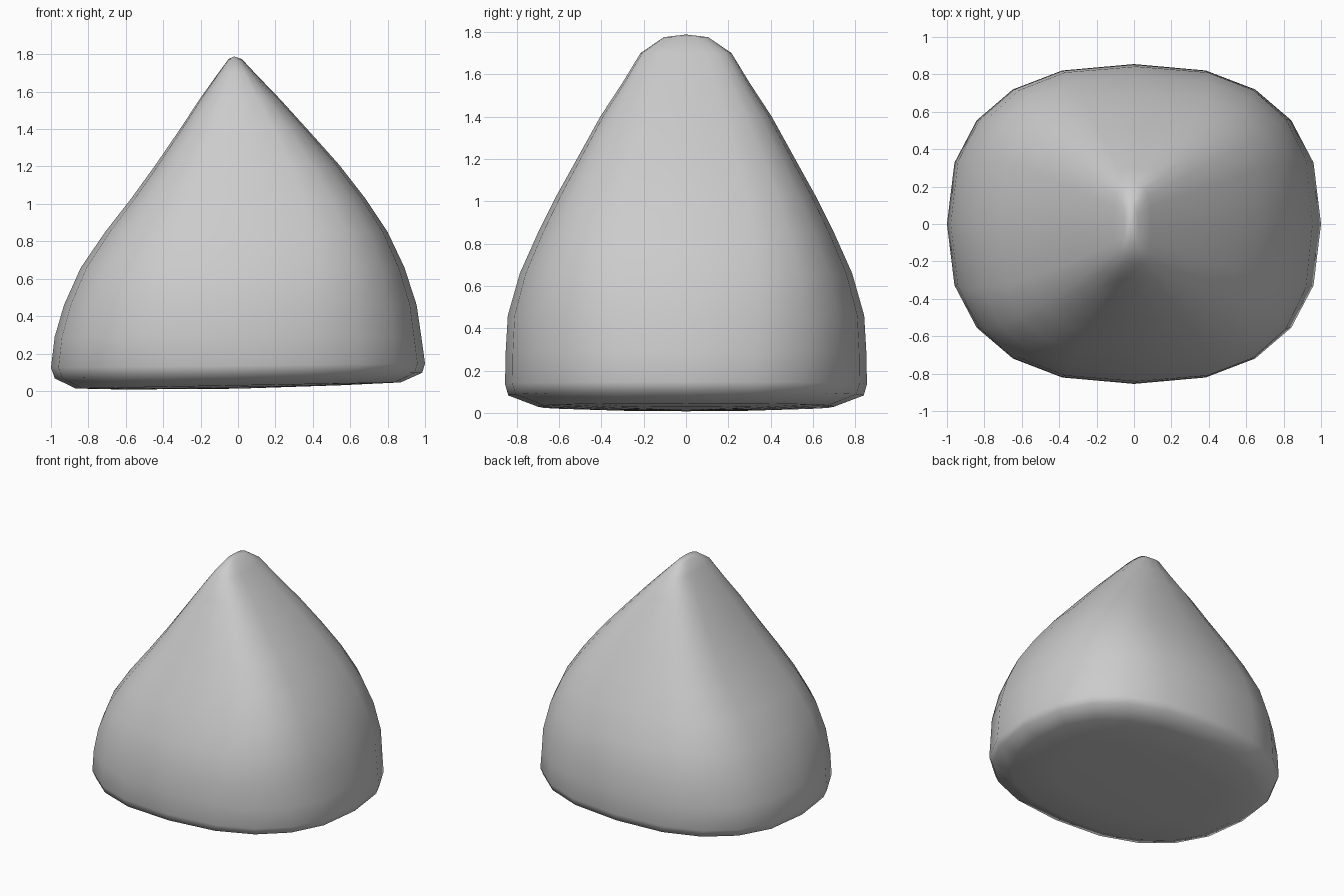
import bpy
import bmesh
from math import cos, sin, tau, copysign

cube = bpy.data.objects.get("Cube")
if cube:
    bpy.data.objects.remove(cube)

SIDES = 20

# Cross-sections: height, left-hand x, right-hand x, half depth, squareness
SECTIONS = [
    (0.01, -0.62, 0.55, 0.42, 2.4),
    (0.02, -0.87, 0.87, 0.70, 2.4),
    (0.075, -0.98, 0.985, 0.84, 2.4),
    (0.13, -1.0, 1.0, 0.855, 2.45),
    (0.29, -0.98, 0.98, 0.852, 2.5),
    (0.46, -0.93, 0.955, 0.842, 2.6),
    (0.66, -0.84, 0.89, 0.785, 2.8),
    (0.85, -0.71, 0.80, 0.70, 3.0),
    (1.03, -0.57, 0.68, 0.61, 3.1),
    (1.21, -0.44, 0.54, 0.51, 3.1),
    (1.40, -0.31, 0.37, 0.405, 3.1),
    (1.56, -0.205, 0.225, 0.30, 3.0),
    (1.70, -0.105, 0.09, 0.215, 2.8),
    (1.775, -0.05, 0.02, 0.105, 2.5),
]


def rounded(value, squareness):
    return copysign(abs(value) ** (2 / squareness), value)


def add_section(bm, z, x_min, x_max, depth, squareness):
    centre, half = (x_min + x_max) / 2, (x_max - x_min) / 2
    tilt = 0.02 * max(0, 1 - z / 0.3)
    ring = []
    for i in range(SIDES):
        a = tau * i / SIDES
        x = centre + half * rounded(cos(a), squareness)
        y = depth * rounded(sin(a), squareness)
        ring.append(bm.verts.new((x, y, z + tilt * (x + 0.5))))
    return ring


def cap(bm, ring, point):
    tip = bm.verts.new(point)
    for i in range(SIDES):
        bm.faces.new((ring[i], ring[(i + 1) % SIDES], tip))


# Pebble body lofted through the sections
bm = bmesh.new()
rings = [add_section(bm, *s) for s in SECTIONS]
for low, high in zip(rings, rings[1:]):
    for i in range(SIDES):
        j = (i + 1) % SIDES
        bm.faces.new((low[i], low[j], high[j], high[i]))
cap(bm, rings[0], (0, 0, 0.012))
cap(bm, rings[-1], (-0.02, 0, 1.788))
bmesh.ops.recalc_face_normals(bm, faces=bm.faces)
for face in bm.faces:
    face.smooth = True

mesh = bpy.data.meshes.new("stone_cone")
bm.to_mesh(mesh)
bm.free()
body = bpy.data.objects.new("stone_cone", mesh)
bpy.context.collection.objects.link(body)

# Plain grey
grey = bpy.data.materials.new("plain grey")
grey.use_nodes = True
colour = (0.6, 0.6, 0.6, 1)
grey.diffuse_color = colour
grey.node_tree.nodes["Principled BSDF"].inputs["Base Color"].default_value = colour
mesh.materials.append(grey)
